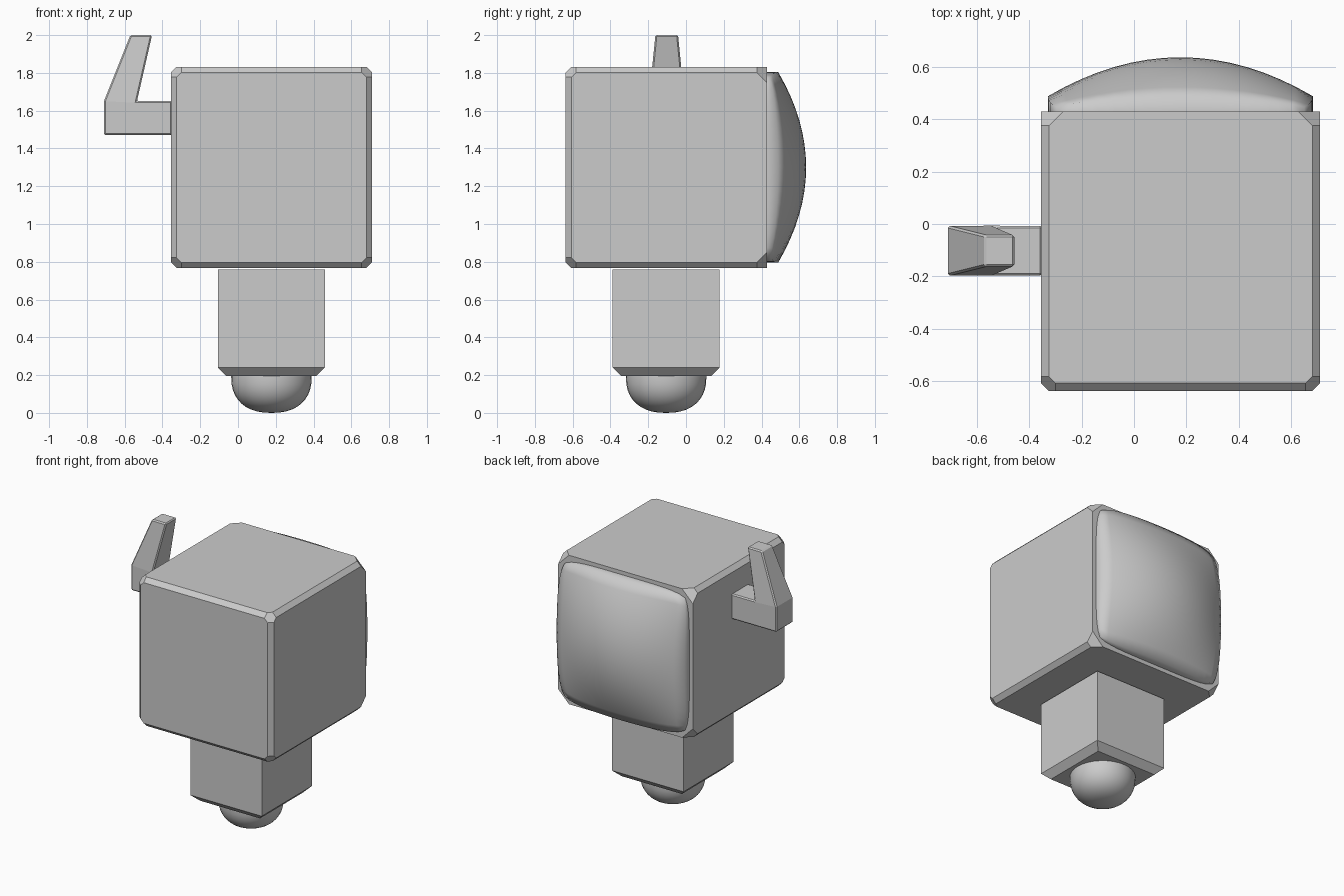
import bpy, bmesh, math
from itertools import product, permutations

if "Cube" in bpy.data.objects:
    bpy.data.objects.remove(bpy.data.objects["Cube"])


def finish(name, bm, smooth=False):
    bmesh.ops.recalc_face_normals(bm, faces=bm.faces[:])
    mesh = bpy.data.meshes.new(name)
    bm.to_mesh(mesh)
    bm.free()
    ob = bpy.data.objects.new(name, mesh)
    bpy.context.collection.objects.link(ob)
    for p in mesh.polygons:
        p.use_smooth = smooth
    return ob


# Case: chamfered cube with clipped corners; its back edges stay square
lo, hi = (-0.355, -0.637, 0.767), (0.71, 0.43, 1.832)
edge, corner = 0.03, 0.055
bm = bmesh.new()
for sides in product((0, 1), repeat=3):
    if sides[1]:
        insets = [(0, corner, edge), (edge, corner, 0),
                  (0, 0, edge + corner), (edge + corner, 0, 0)]
    else:
        insets = permutations((0, edge, corner))
    for inset in insets:
        bm.verts.new([hi[i] - inset[i] if sides[i] else lo[i] + inset[i] for i in range(3)])
bmesh.ops.convex_hull(bm, input=bm.verts[:])
bmesh.ops.dissolve_limit(bm, angle_limit=0.02, verts=bm.verts[:], edges=bm.edges[:])
finish("case", bm)

# Screen: domed panel with rounded corners and a short side wall
bm = bmesh.new()
n, half = 16, 0.505
bmesh.ops.create_grid(bm, x_segments=n, y_segments=n, size=1)
for v in bm.verts:
    a, b = v.co.x, v.co.y
    pinch = 1 - 0.065 * abs(a * b) ** 5
    v.co = (0.177 + half * a * pinch,
            0.43 + 0.206 * (1 - 0.72 * a * a) * (1 - 0.72 * b * b),
            1.30 + half * b * pinch)
rim = [e for e in bm.edges if e.is_boundary]
new = bmesh.ops.extrude_edge_only(bm, edges=rim)["geom"]
for v in new:
    if isinstance(v, bmesh.types.BMVert):
        v.co.y = 0.425
finish("screen", bm, True)

# Neck: square block with its bottom edges chamfered
cx, cy = 0.177, -0.105
bm = bmesh.new()
rings = []
for z, r in ((0.195, 0.238), (0.24, 0.283), (0.758, 0.283)):
    rings.append([bm.verts.new((cx + r * sx, cy + r * sy, z))
                  for sx, sy in ((-1, -1), (1, -1), (1, 1), (-1, 1))])
for low, up in zip(rings, rings[1:]):
    for i in range(4):
        j = (i + 1) % 4
        bm.faces.new((low[i], low[j], up[j], up[i]))
bm.faces.new(rings[0])
bm.faces.new(rings[-1])
finish("neck", bm)

# Foot: flattened dome under the neck
bm = bmesh.new()
bmesh.ops.create_uvsphere(bm, u_segments=32, v_segments=20, radius=1)
bmesh.ops.bisect_plane(bm, geom=bm.verts[:] + bm.edges[:] + bm.faces[:], dist=1e-5,
                       plane_co=(0, 0, 0.02), plane_no=(0, 0, 1), clear_outer=True)
for v in bm.verts:
    r = math.hypot(v.co.x, v.co.y)
    k = r ** 0.86 / r if r > 1e-5 else 0
    z = math.copysign(abs(v.co.z) ** 0.86, v.co.z)
    v.co = (cx + 0.213 * k * v.co.x, cy + 0.213 * k * v.co.y, 0.195 + 0.19 * z)
low = min(v.co.z for v in bm.verts)
for v in bm.verts:
    v.co.z -= low
finish("foot_dome", bm, True)

# Handle: horizontal arm with an elbow block and a tapered upright
side = [(-0.35, 1.47, 0.095), (-0.535, 1.47, 0.095), (-0.71, 1.47, 0.095),
        (-0.71, 1.65, 0.095), (-0.57, 2.0, 0.06), (-0.455, 2.0, 0.06),
        (-0.535, 1.65, 0.095), (-0.35, 1.65, 0.095)]
bm = bmesh.new()
front, back = [[bm.verts.new((x, -0.102 + s * w, z)) for x, z, w in side] for s in (-1, 1)]
for vs in (front, back):
    for quad in ((0, 1, 6, 7), (1, 2, 3, 6), (3, 4, 5, 6)):
        bm.faces.new([vs[i] for i in quad])
for i in range(8):
    j = (i + 1) % 8
    bm.faces.new((front[i], front[j], back[j], back[i]))
handle = finish("handle", bm)
bevel = handle.modifiers.new("edge_bevel", 'BEVEL')
bevel.width = 0.008
bevel.segments = 1
bevel.limit_method = 'ANGLE'
bevel.angle_limit = math.radians(30)
